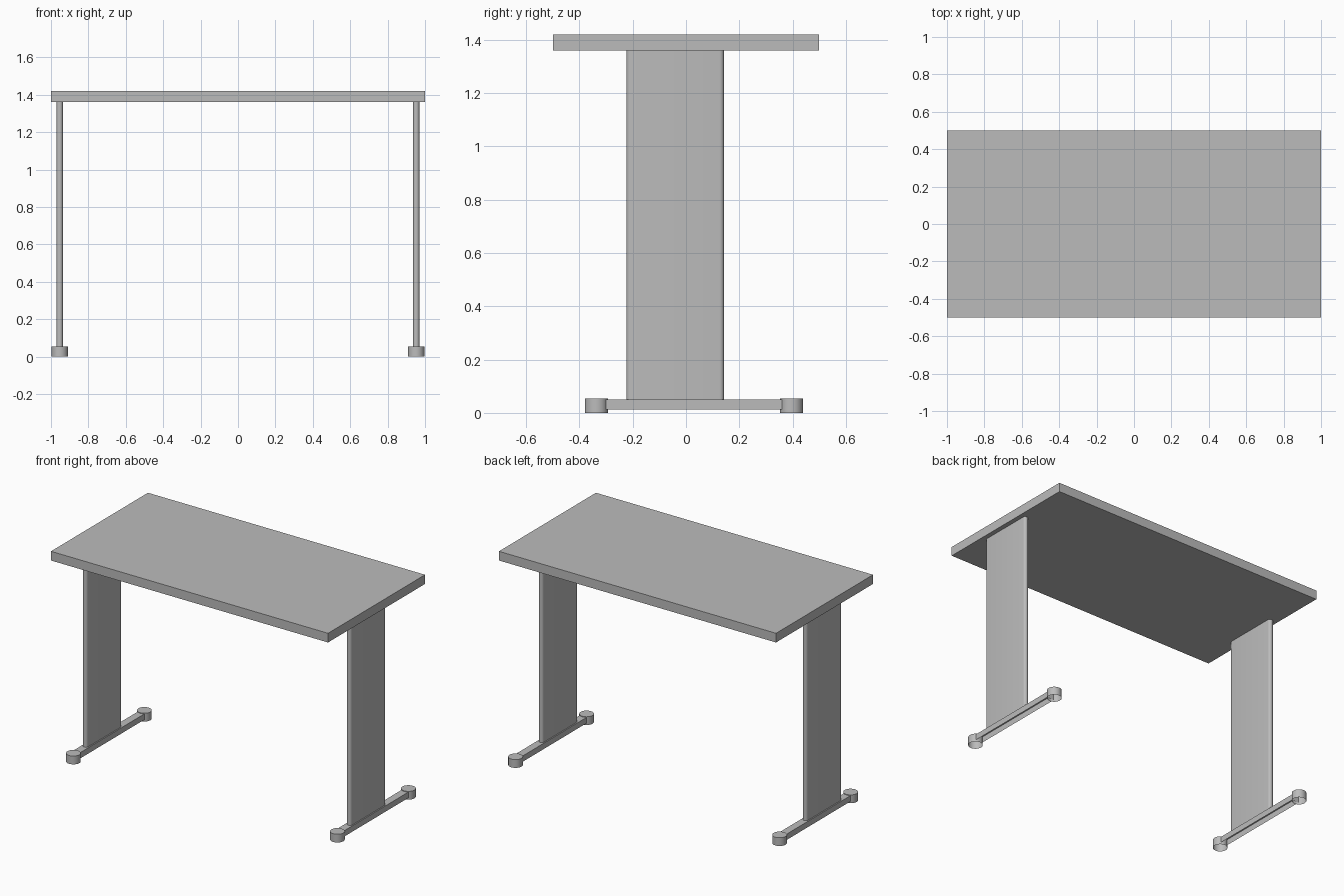
import bpy, bmesh, math

cube = bpy.data.objects.get("Cube")
if cube:
    bpy.data.objects.remove(cube, do_unlink=True)

grey = bpy.data.materials.new("plain grey")
grey.use_nodes = True
colour = (0.5, 0.5, 0.5, 1)
grey.diffuse_color = colour
grey.node_tree.nodes["Principled BSDF"].inputs["Base Color"].default_value = colour

LEG_X = 0.953
FOOT_R = 0.0435
FOOT_Y = (-0.336, 0.396)
BAR_HALF = 0.025


def prism(name, outline, z0, z1, open_bottom=False, smooth=False):
    """Extrude a counter-clockwise outline from z0 up to z1."""
    bm = bmesh.new()
    low = [bm.verts.new((x, y, z0)) for x, y in outline]
    high = [bm.verts.new((x, y, z1)) for x, y in outline]
    n = len(outline)
    for i in range(n):
        j = (i + 1) % n
        bm.faces.new((low[i], low[j], high[j], high[i]))
    bm.faces.new(high)
    if not open_bottom:
        bm.faces.new(low[::-1])
    mesh = bpy.data.meshes.new(name)
    bm.to_mesh(mesh)
    bm.free()
    mesh.materials.append(grey)
    obj = bpy.data.objects.new(name, mesh)
    bpy.context.collection.objects.link(obj)
    if smooth:
        bpy.ops.object.select_all(action='DESELECT')
        obj.select_set(True)
        bpy.context.view_layer.objects.active = obj
        bpy.ops.object.shade_smooth_by_angle(angle=math.radians(35))
    return obj


def rect(x0, x1, y0, y1):
    return [(x0, y0), (x1, y0), (x1, y1), (x0, y1)]


def arc(cx, cy, r, start, end, steps):
    return [(cx + r * math.cos(math.radians(start + (end - start) * i / steps)),
             cy + r * math.sin(math.radians(start + (end - start) * i / steps)))
            for i in range(steps + 1)]


# Table top
prism("table_top", rect(-1, 1, -0.5, 0.5), 1.36, 1.42)

# Each side: flat upright with rounded edges, hollow foot bar, two round glides
for side, sx in (("left", 1), ("right", -1)):
    x = sx * LEG_X
    r = 0.017
    upright = arc(x, 0.143 - r, r, 0, 180, 12) + arc(x, -0.224 + r, r, 180, 360, 12)
    prism(f"{side}_upright", upright, 0.05, 1.36, smooth=True)

    reach = math.sqrt(FOOT_R ** 2 - BAR_HALF ** 2)
    prism(f"{side}_foot_bar",
          rect(x - BAR_HALF, x + BAR_HALF, FOOT_Y[0] + reach, FOOT_Y[1] - reach),
          0.012, 0.05, open_bottom=True)

    for end, y in zip(("front", "back"), FOOT_Y):
        ring = arc(x, y, FOOT_R, 0, 360, 32)[:-1]
        prism(f"{side}_{end}_glide", ring, 0, 0.054, open_bottom=True, smooth=True)
